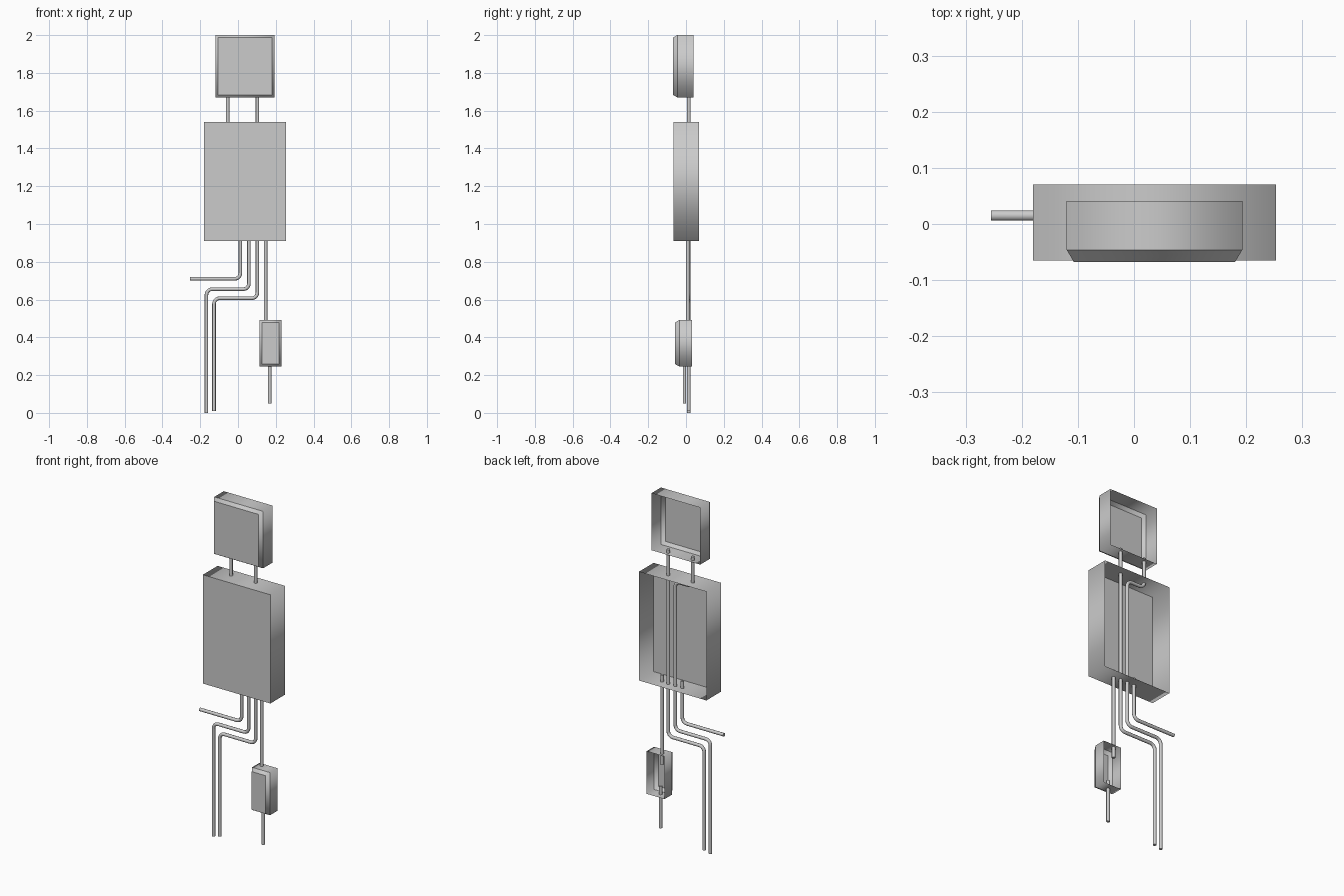
import bpy, bmesh, math
from mathutils import Vector

if "Cube" in bpy.data.objects:
    bpy.data.objects.remove(bpy.data.objects["Cube"])

grey = bpy.data.materials.new("plain_grey")
grey.diffuse_color = (0.6, 0.6, 0.6, 1)
grey.use_nodes = True
grey.node_tree.nodes["Principled BSDF"].inputs["Base Color"].default_value = grey.diffuse_color


def add_object(name, mesh):
    obj = bpy.data.objects.new(name, mesh)
    bpy.context.collection.objects.link(obj)
    mesh.materials.clear()
    mesh.materials.append(grey)
    return obj


def open_box(name, x, z, back, front, inset=0.0, shoulder=None):
    """Thin shell open at the back, optionally chamfered around the front."""
    rings = [(back, 0)]
    if shoulder is not None:
        rings.append((shoulder, 0))
    rings.append((front, inset))
    bm = bmesh.new()
    loops = [[bm.verts.new(p) for p in ((x[0] + i, y, z[0] + i), (x[1] - i, y, z[0] + i),
                                        (x[1] - i, y, z[1] - i), (x[0] + i, y, z[1] - i))]
             for y, i in rings]
    for a, b in zip(loops, loops[1:]):
        for k in range(4):
            n = (k + 1) % 4
            bm.faces.new((a[k], a[n], b[n], b[k])).smooth = True
    panel = bm.faces.new(loops[-1])
    # rims between the rings stay crisp, the walls shade softly round
    for loop in loops:
        for k in range(4):
            edge = bm.edges.get((loop[k], loop[(k + 1) % 4]))
            edge.smooth = False
    bmesh.ops.recalc_face_normals(bm, faces=bm.faces)
    if panel.normal.y > 0:
        bmesh.ops.reverse_faces(bm, faces=bm.faces)
    mesh = bpy.data.meshes.new(name)
    bm.to_mesh(mesh)
    bm.free()
    return add_object(name, mesh)


def rod(name, path, y, bend=0.03, radius=0.0095, steps=5):
    """Round rod through (x, z) points with rounded corners."""
    pts = [Vector((px, y, pz)) for px, pz in path]
    out = [pts[0]]
    for p, c, n in zip(pts, pts[1:], pts[2:]):
        u, v = (p - c).normalized(), (n - c).normalized()
        centre = c + (u + v) * bend
        for s in range(steps + 1):
            t = s / steps * math.pi / 2
            out.append(centre - v * bend * math.cos(t) - u * bend * math.sin(t))
    out.append(pts[-1])
    curve = bpy.data.curves.new(name + "_path", "CURVE")
    curve.dimensions = "3D"
    curve.bevel_depth = radius
    curve.bevel_resolution = 3
    curve.use_fill_caps = True
    spline = curve.splines.new("POLY")
    spline.points.add(len(out) - 1)
    for sp, co in zip(spline.points, out):
        sp.co = (*co, 1)
    temp = bpy.data.objects.new(name + "_path", curve)
    bpy.context.collection.objects.link(temp)
    bpy.context.view_layer.update()
    mesh = bpy.data.meshes.new_from_object(
        temp.evaluated_get(bpy.context.evaluated_depsgraph_get()))
    bpy.data.objects.remove(temp)
    obj = add_object(name, mesh)
    bpy.ops.object.select_all(action="DESELECT")
    obj.select_set(True)
    bpy.context.view_layer.objects.active = obj
    bpy.ops.object.shade_smooth_by_angle(angle=math.radians(50))
    return obj


# Housings
open_box("main_housing", (-0.18, 0.253), (0.91, 1.54), 0.07, -0.065)
open_box("upper_housing", (-0.12, 0.193), (1.67, 2.0), 0.041, -0.068, 0.013, -0.046)
open_box("lower_housing", (0.115, 0.23), (0.245, 0.492), 0.032, -0.057, 0.013, -0.035)

# Rods
rod("outer_leg_rod", [(-0.055, 1.69), (-0.055, 1.515), (0.058, 1.515),
                      (0.058, 0.655), (-0.167, 0.655), (-0.167, 0.0)], 0.015)
rod("inner_leg_rod", [(0.103, 1.69), (0.103, 0.607), (-0.127, 0.607), (-0.127, 0.01)], 0.015)
rod("side_rod", [(0.013, 0.95), (0.013, 0.71), (-0.255, 0.71)], 0.015)
rod("link_rod", [(0.146, 0.95), (0.146, 0.43)], 0.01)
rod("lower_rod", [(0.168, 0.293), (0.168, 0.05)], -0.008)
